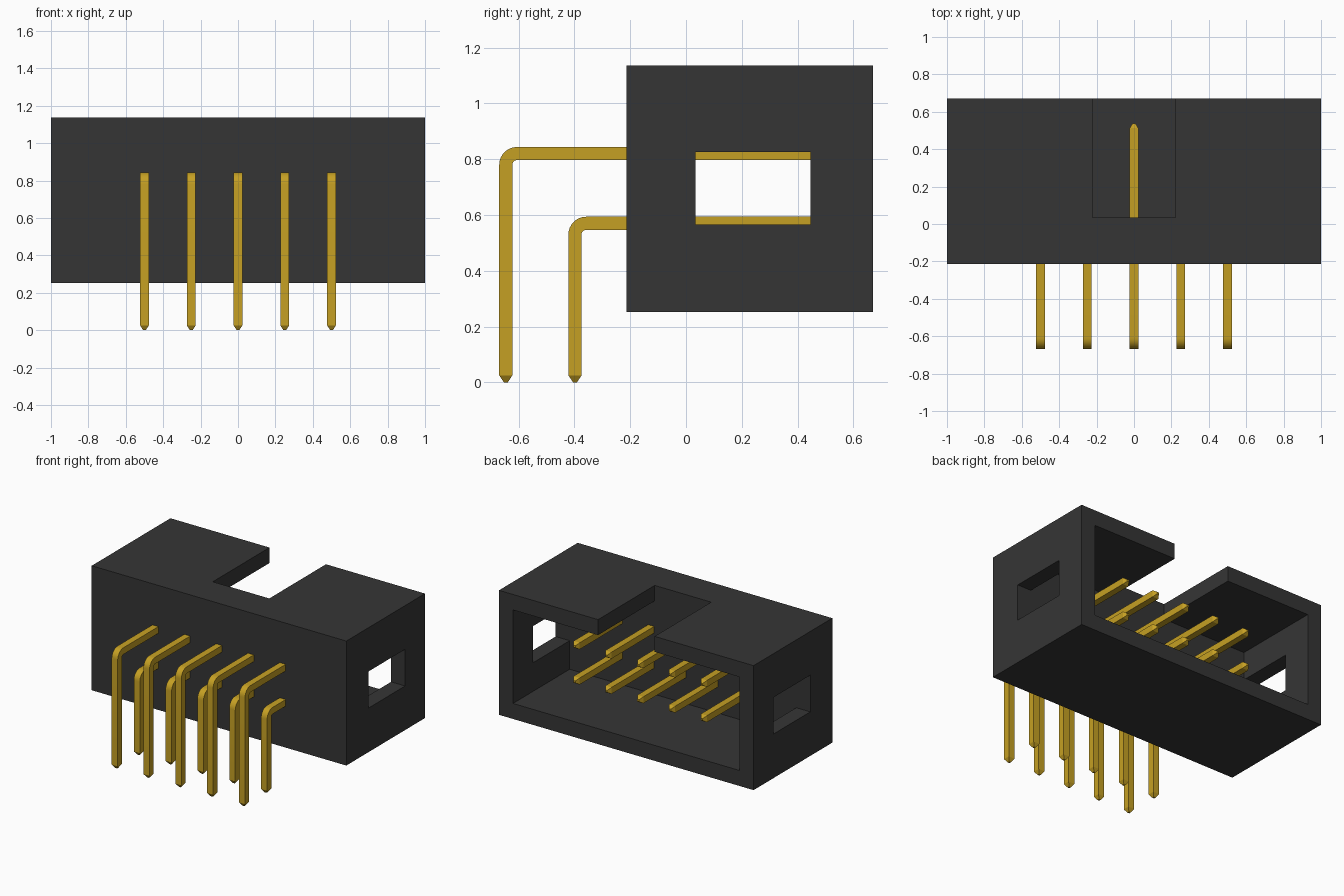
import bpy, bmesh, math
from mathutils import Vector

cube = bpy.data.objects.get("Cube")
if cube:
    bpy.data.objects.remove(cube, do_unlink=True)


def material(name, rgb):
    m = bpy.data.materials.new(name)
    m.use_nodes = True
    m.diffuse_color = (*rgb, 1)
    m.node_tree.nodes["Principled BSDF"].inputs["Base Color"].default_value = (*rgb, 1)
    return m


black = material("black plastic", (0.036, 0.036, 0.036))
gold = material("gold metal", (0.56, 0.35, 0.017))


def add_mesh(name, bm, mat):
    bmesh.ops.recalc_face_normals(bm, faces=bm.faces)
    me = bpy.data.meshes.new(name)
    bm.to_mesh(me)
    bm.free()
    me.materials.append(mat)
    ob = bpy.data.objects.new(name, me)
    bpy.context.collection.objects.link(ob)
    return ob


def box(name, x, y, z, mat=black):
    """Box from (low, high) ranges on each axis."""
    bm = bmesh.new()
    bmesh.ops.create_cube(bm, size=1)
    for v in bm.verts:
        v.co = [sum(r) / 2 + c * (r[1] - r[0]) for r, c in zip((x, y, z), v.co)]
    return add_mesh(name, bm, mat)


def cut(target, cutter):
    mod = target.modifiers.new("cut", "BOOLEAN")
    mod.object = cutter
    mod.solver = "EXACT"
    bpy.context.view_layer.objects.active = target
    bpy.ops.object.modifier_apply(modifier=mod.name)
    bpy.data.objects.remove(cutter, do_unlink=True)


# Housing: open at the back, key slot in the top wall, window in each side wall
FRONT, BACK, BOTTOM, TOP = -0.213, 0.67, 0.252, 1.136
WALL, FLOOR = 0.11, 0.034
housing = box("housing", (-1, 1), (FRONT, BACK), (BOTTOM, TOP))
cut(housing, box("cavity_cutter", (WALL - 1, 1 - WALL), (FLOOR, 1),
                 (BOTTOM + WALL, TOP - WALL)))
cut(housing, box("slot_cutter", (-0.222, 0.222), (FLOOR, 1), (0.95, 1.3)))
cut(housing, box("window_cutter", (-1.2, 1.2), (FLOOR, 0.447), (0.565, 0.825)))

# Bent square pins with tapered tips
HALF, RADIUS, TAPER, TIP_Y = 0.0235, 0.04, 0.025, 0.537
BEND_STEPS = 8


def pin(name, x, y, z):
    # Each station: centre (y, z), angle of the cross-section normal, scale
    stations = [(y, 0, 0, 0.3), (y, TAPER, 0, 1)]
    for i in range(BEND_STEPS + 1):
        a = math.pi / 2 * i / BEND_STEPS
        stations.append((y + RADIUS * (1 - math.cos(a)),
                         z - RADIUS * (1 - math.sin(a)), a, 1))
    stations += [(TIP_Y - TAPER, z, math.pi / 2, 1), (TIP_Y, z, math.pi / 2, 0.3)]
    bm = bmesh.new()
    rings = []
    for cy, cz, a, s in stations:
        out = Vector((0, -math.cos(a), math.sin(a)))
        side = Vector((1, 0, 0))
        rings.append([bm.verts.new(Vector((x, cy, cz)) + HALF * s * (u * side + v * out))
                      for u, v in ((-1, -1), (1, -1), (1, 1), (-1, 1))])
    for r0, r1 in zip(rings, rings[1:]):
        for k in range(4):
            j = (k + 1) % 4
            bm.faces.new((r0[k], r0[j], r1[j], r1[k]))
    bm.faces.new(rings[0])
    bm.faces.new(rings[-1])
    ob = add_mesh(name, bm, gold)
    bpy.ops.object.select_all(action="DESELECT")
    ob.select_set(True)
    bpy.context.view_layer.objects.active = ob
    bpy.ops.object.shade_smooth_by_angle(angle=math.radians(30))


for i in range(5):
    px = (i - 2) * 0.25
    pin(f"upper_pin_{i + 1}", px, -0.646, 0.82)
    pin(f"lower_pin_{i + 1}", px, -0.398, 0.57)
